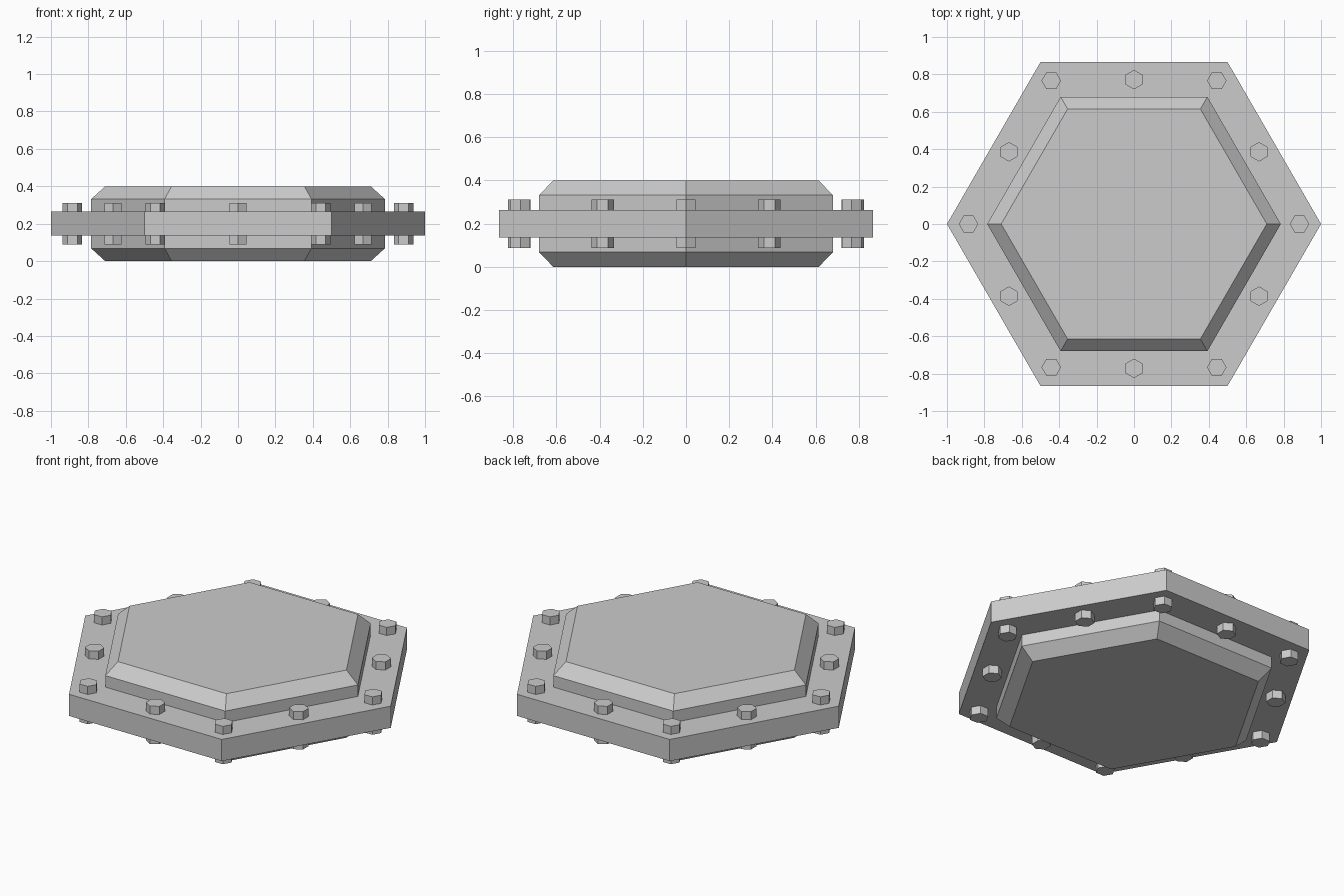
import bpy, bmesh
from math import radians, cos, sin

if "Cube" in bpy.data.objects:
    bpy.data.objects.remove(bpy.data.objects["Cube"])

MID = 0.2  # height of the symmetry plane


def hex_prism(name, rings, loc=(0, 0, MID), turn=0.0):
    """Closed six-sided solid from (radius, z) rings, bottom to top."""
    bm = bmesh.new()
    loops = [[bm.verts.new((r * cos(radians(60 * i) + turn),
                            r * sin(radians(60 * i) + turn), z))
              for i in range(6)] for r, z in rings]
    for low, high in zip(loops, loops[1:]):
        for i in range(6):
            j = (i + 1) % 6
            bm.faces.new((low[i], low[j], high[j], high[i]))
    bm.faces.new(loops[0][::-1])
    bm.faces.new(loops[-1])
    mesh = bpy.data.meshes.new(name)
    bm.to_mesh(mesh)
    bm.free()
    obj = bpy.data.objects.new(name, mesh)
    obj.location = loc
    bpy.context.collection.objects.link(obj)
    return obj


# Outer flange
hex_prism("flange", [(1.0, -0.064), (1.0, 0.064)])

# Raised centre panel, chamfered on both sides
hex_prism("panel", [(0.71, -0.2), (0.785, -0.132), (0.785, 0.132), (0.71, 0.2)])

# Through bolts at the flange corners and edge midpoints
for k in range(12):
    a = radians(30 * k)
    r = 0.885 if k % 2 == 0 else 0.772
    hex_prism(f"bolt_{k + 1}", [(0.052, -0.112), (0.052, 0.112)],
              (r * cos(a), r * sin(a), MID), a)
